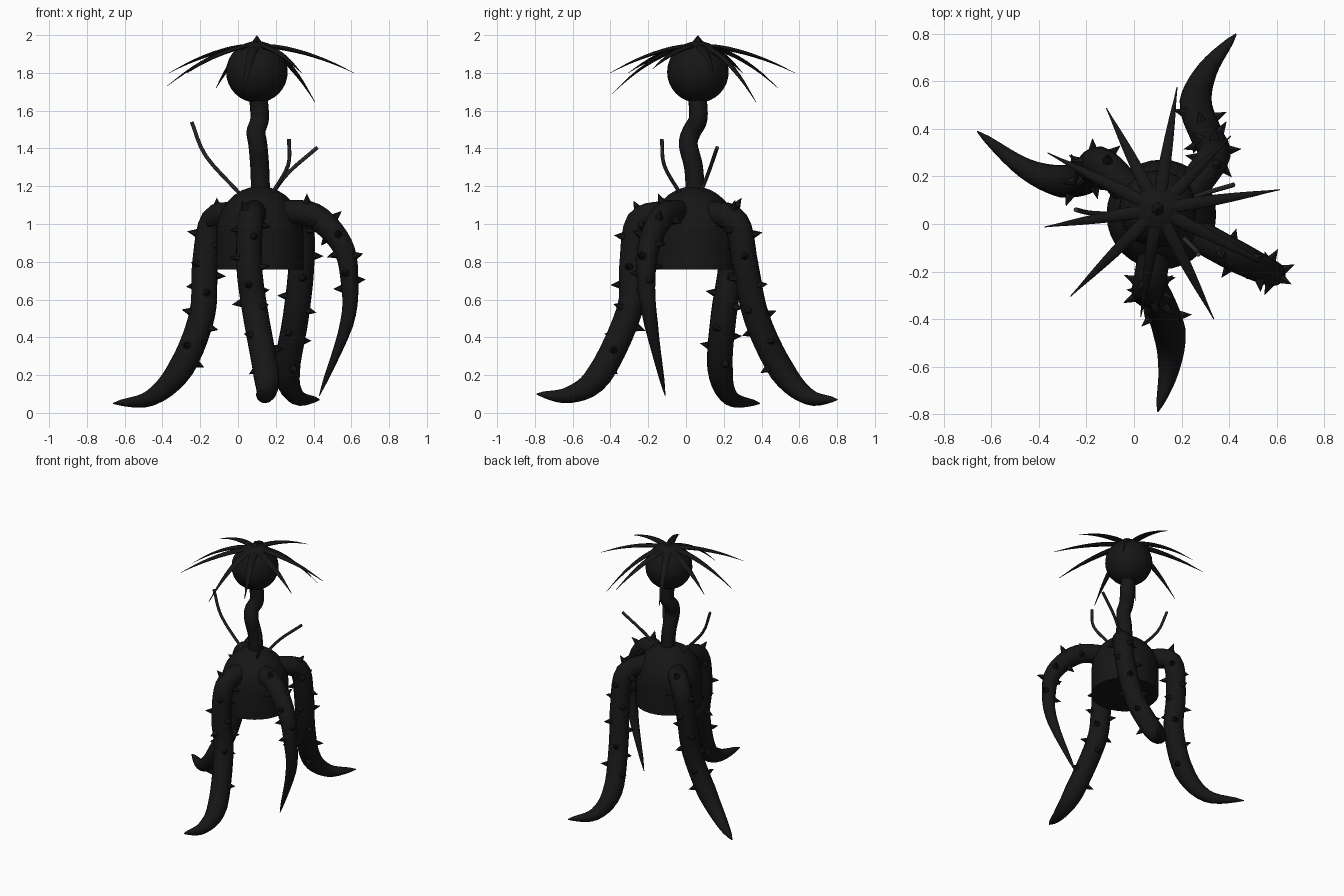
import bpy, bmesh, math
from mathutils import Vector, Matrix

if "Cube" in bpy.data.objects:
    bpy.data.objects.remove(bpy.data.objects["Cube"])

black = bpy.data.materials.new("black")
black.diffuse_color = (0.008, 0.008, 0.008, 1)
black.use_nodes = True
black.node_tree.nodes["Principled BSDF"].inputs["Base Color"].default_value = black.diffuse_color
grey = bpy.data.materials.new("dark_grey")
grey.diffuse_color = (0.04, 0.04, 0.04, 1)
grey.use_nodes = True
grey.node_tree.nodes["Principled BSDF"].inputs["Base Color"].default_value = grey.diffuse_color


def finish(bm, name, mat=black):
    bmesh.ops.recalc_face_normals(bm, faces=bm.faces)
    me = bpy.data.meshes.new(name)
    bm.to_mesh(me)
    bm.free()
    me.materials.append(mat)
    ob = bpy.data.objects.new(name, me)
    bpy.context.collection.objects.link(ob)
    bpy.ops.object.select_all(action='DESELECT')
    ob.select_set(True)
    bpy.context.view_layer.objects.active = ob
    bpy.ops.object.shade_smooth_by_angle(angle=math.radians(40))


def skin(bm, rings):
    """Join rings of points into a closed skin."""
    rings = [[bm.verts.new(p) for p in ring] for ring in rings]
    for a, b in zip(rings, rings[1:]):
        for k in range(len(a)):
            bm.faces.new((a[k - 1], a[k], b[k], b[k - 1]))
    bm.faces.new(rings[0])
    bm.faces.new(rings[-1])


def smooth_path(pts, n):
    p = [Vector(a) for a in pts]
    p = [2 * p[0] - p[1]] + p + [2 * p[-1] - p[-2]]
    out = []
    for i in range(1, len(p) - 2):
        a, b, c, d = p[i - 1:i + 3]
        for t in (k / n for k in range(n)):
            out.append(0.5 * (2 * b + (c - a) * t + (2 * a - 5 * b + 4 * c - d) * t * t
                              + (3 * b - a - 3 * c + d) * t ** 3))
    return out + [p[-2]]


def tube(bm, pts, radius, sides=12, n=4, flat=1.0, up=(0, 0, 1)):
    """Tube along a path with radius(t); returns its frames."""
    pos, up = smooth_path(pts, n), Vector(up)
    frames, rings, end = [], [], len(pos) - 1
    for i, c in enumerate(pos):
        t = (pos[min(i + 1, end)] - pos[max(i - 1, 0)]).normalized()
        up = (up - t * up.dot(t)).normalized()
        w, r = t.cross(up), max(radius(i / end), 0.002)
        rings.append([c + r * (w * math.cos(a) + up * flat * math.sin(a))
                      for a in (math.tau * k / sides for k in range(sides))])
        frames.append((c, up.copy(), w, r))
    skin(bm, rings)
    return frames


def thorn(bm, base, direction, radius=0.026, height=0.06):
    rot = direction.to_track_quat('Z', 'Y').to_matrix().to_4x4()
    m = Matrix.Translation(base + direction * height / 2) @ rot
    bmesh.ops.create_cone(bm, cap_ends=True, segments=6, radius1=radius, radius2=0,
                          depth=height, matrix=m)


# Domed body: straight wall, then a quarter ellipse
profile = [(0.231, 0.76)]
for k in range(9):
    a = math.radians(11 * k)
    profile.append((0.231 * math.cos(a), 0.95 + 0.25 * math.sin(a)))
bm = bmesh.new()
skin(bm, [[Vector((0.115 + r * math.cos(a), 0.04 + r * math.sin(a), z))
           for a in (math.tau * k / 32 for k in range(32))] for r, z in profile])
finish(bm, "body")


# Four tentacle legs with thorns
def thick(t):
    return 0.003 + 0.066 * min(1, (1 - t) / 0.33) ** 0.7


def thin(t):
    return (0.067 - max(0, t - 0.25) * 0.055) * min(1, (1 - t) / 0.2) ** 0.5


def leg(name, pts, radius):
    bm = bmesh.new()
    frames = tube(bm, pts, radius, sides=14, n=5)
    for i, (c, u, w, r) in enumerate(frames[4:int(len(frames) * 0.66)]):
        a = 1.2 + i * 2.4
        d = u * math.sin(a) + w * math.cos(a)
        thorn(bm, c + d * (r - 0.012), d)
    finish(bm, name)


leg("left_leg", [(0, .12, 1.05), (-.13, .25, 1.02), (-.175, .24, .78), (-.19, .2, .52),
                 (-.3, .18, .24), (-.46, .235, .08), (-.66, .39, .05)], thick)
leg("back_leg", [(.22, .12, 1.06), (.325, .265, 1.01), (.335, .315, .78), (.305, .375, .5),
                 (.26, .51, .22), (.31, .65, .085), (.43, .8, .07)], thick)
leg("front_leg", [(.09, -.1, 1.06), (.065, -.25, 1.01), (.06, -.285, .77), (.09, -.3, .54),
                  (.15, -.46, .2), (.145, -.62, .095), (.1, -.79, .1)], thick)
leg("right_leg", [(.22, -.02, 1.06), (.4, -.12, 1.045), (.55, -.195, .89), (.59, -.21, .7),
                  (.575, -.185, .47), (.43, -.11, .09)], thin)

# Wavy neck
bm = bmesh.new()
tube(bm, [(.12, .05, 1.15), (.115, .04, 1.3), (.105, .012, 1.42), (.095, .03, 1.49),
          (.115, .065, 1.56), (.105, .058, 1.7)], lambda t: 0.05, n=5, up=(1, 0, 0))
finish(bm, "neck")

# Round head with a point on top
top = Vector((0.1, 0.063, 1.945))
bm = bmesh.new()
bmesh.ops.create_uvsphere(bm, u_segments=24, v_segments=16, radius=0.163,
                          matrix=Matrix.Translation(top - Vector((0, 0, 0.14))))
finish(bm, "head")
bm = bmesh.new()
thorn(bm, top, Vector((0, 0, 1)), 0.045, 0.055)
finish(bm, "head_point")

# Ten flat drooping hair spikes, evenly spread
drops = [.145, .3, .145, .225, .145, .215, .145, .255, .145, .125]
for i, drop in enumerate(drops):
    a = math.radians(9 + 36 * i)
    d = Vector((math.cos(a), math.sin(a), 0)) * (0.6 - 0.55 * drop)
    pts = [top + d * t - Vector((0, 0, drop * t ** 1.8)) for t in (k / 5 for k in range(6))]
    bm = bmesh.new()
    tube(bm, pts, lambda t: 0.029 * min(1, 0.75 + t) * (1 - t ** 2), sides=8, n=2, flat=0.45)
    finish(bm, f"hair_spike_{i + 1}")

# Thin feelers on the shoulders
feelers = [[(.01, .04, 1.16), (-.17, .045, 1.36), (-.245, .06, 1.54)],
           [(.18, .075, 1.16), (.27, .12, 1.275), (.42, .165, 1.405)],
           [(.18, -.03, 1.16), (.265, -.115, 1.31), (.27, -.128, 1.45)]]
for i, pts in enumerate(feelers):
    bm = bmesh.new()
    tube(bm, pts, lambda t: 0.01, sides=8, up=(0, 1, 0))
    finish(bm, f"feeler_{i + 1}", grey)
